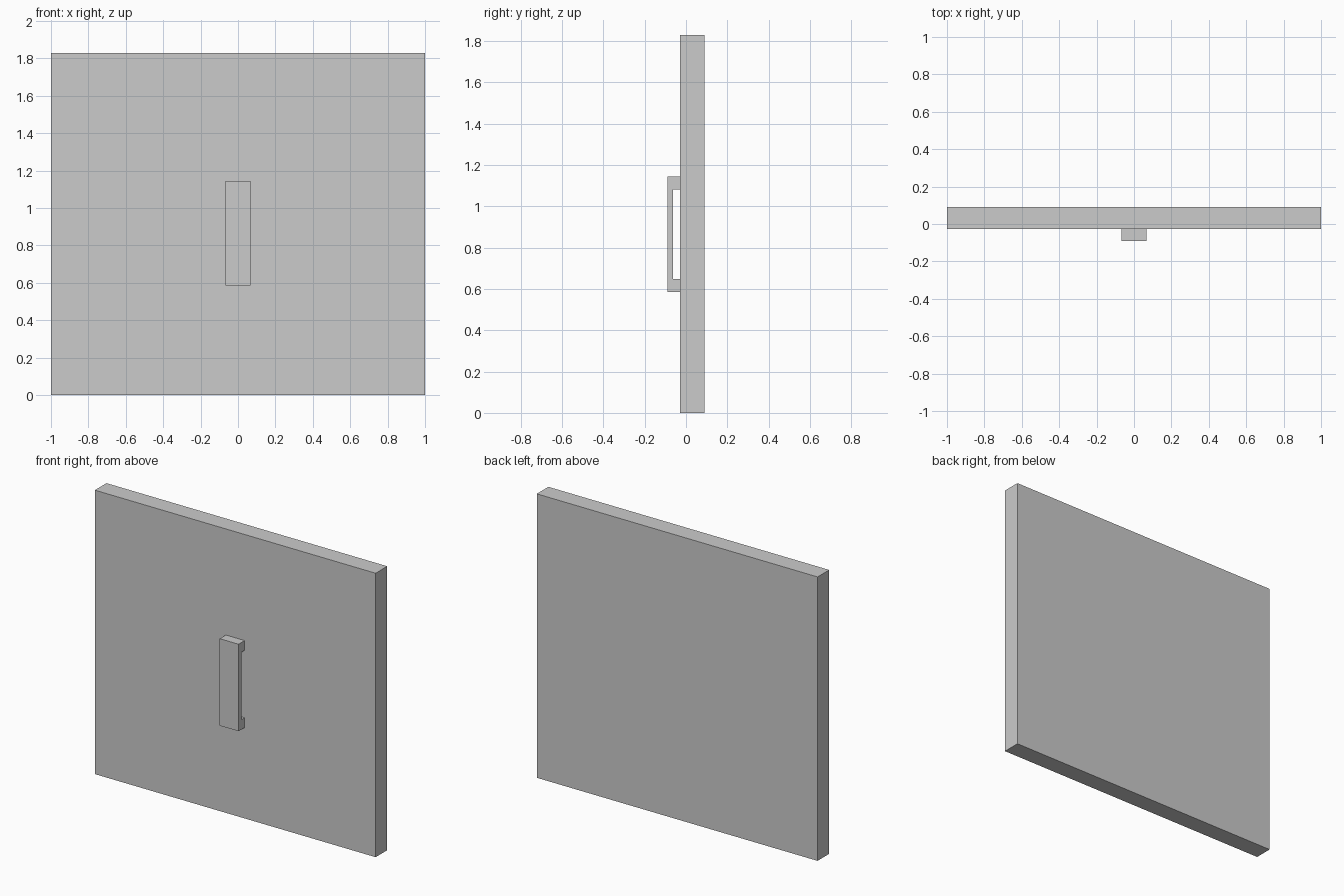
import bpy
import bmesh

if "Cube" in bpy.data.objects:
    bpy.data.objects.remove(bpy.data.objects["Cube"])


def extrude_x(name, profile, half_width):
    """Extrude a closed (y, z) profile symmetrically along x."""
    bm = bmesh.new()
    face = bm.faces.new([bm.verts.new((-half_width, y, z)) for y, z in profile])
    result = bmesh.ops.extrude_face_region(bm, geom=[face])
    moved = [g for g in result["geom"] if isinstance(g, bmesh.types.BMVert)]
    bmesh.ops.translate(bm, vec=(2 * half_width, 0, 0), verts=moved)
    bmesh.ops.recalc_face_normals(bm, faces=bm.faces[:])
    mesh = bpy.data.meshes.new(name)
    bm.to_mesh(mesh)
    bm.free()
    obj = bpy.data.objects.new(name, mesh)
    bpy.context.collection.objects.link(obj)
    return obj


FRONT, BACK = -0.028, 0.09   # panel faces
GRIP, INNER = -0.09, -0.062  # outer and inner faces of the grip

# Door panel
extrude_x("door_panel", [(FRONT, 0), (BACK, 0), (BACK, 1.828), (FRONT, 1.828)], 1.0)

# Bracket-shaped pull handle, its two feet resting on the panel
extrude_x("pull_handle", [
    (FRONT, 0.585), (GRIP, 0.585), (GRIP, 1.145), (FRONT, 1.145),
    (FRONT, 1.082), (INNER, 1.082), (INNER, 0.648), (FRONT, 0.648),
], 0.067)
